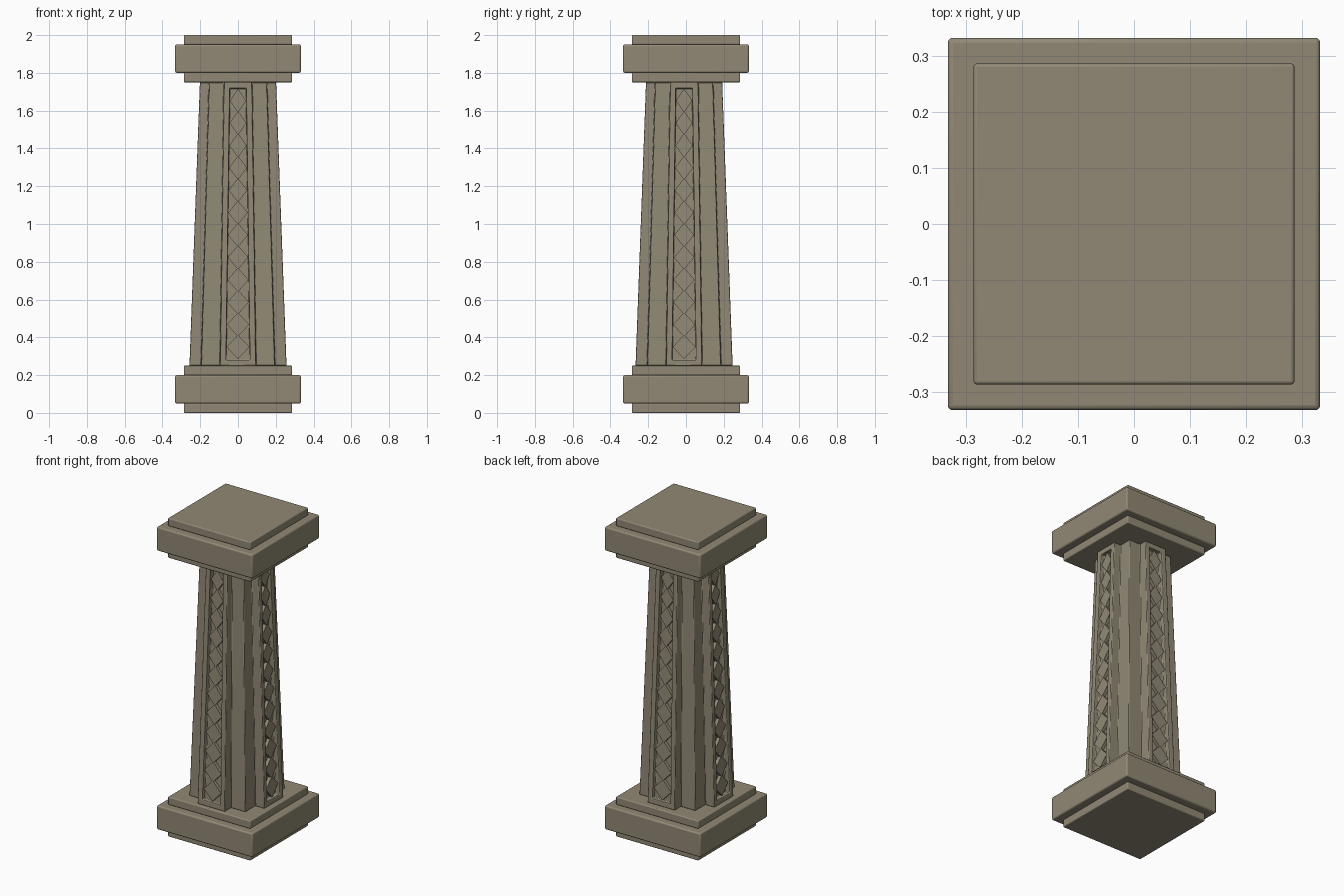
import bpy, bmesh
from math import radians
from mathutils import Matrix, Vector

cube = bpy.data.objects.get("Cube")
if cube:
    bpy.data.objects.remove(cube, do_unlink=True)

stone = bpy.data.materials.new("warm_grey_stone")
stone.use_nodes = True
colour = (0.283, 0.25, 0.178, 1)
stone.diffuse_color = colour
stone.node_tree.nodes["Principled BSDF"].inputs["Base Color"].default_value = colour

Z0, Z1 = 0.25, 1.75        # shaft bottom and top
ARM, CORNER, RIB = 0.257, 0.195, 0.095
TOP_SCALE = 0.785
SHIFT = -0.01              # shaft sits slightly forward


def taper(z):
    return 1 + (TOP_SCALE - 1) * (z - Z0) / (Z1 - Z0)


def finish(name, bm, bevel=0.0, segments=2):
    bmesh.ops.recalc_face_normals(bm, faces=bm.faces[:])
    mesh = bpy.data.meshes.new(name)
    bm.to_mesh(mesh)
    bm.free()
    mesh.materials.append(stone)
    ob = bpy.data.objects.new(name, mesh)
    bpy.context.collection.objects.link(ob)
    if bevel:
        mod = ob.modifiers.new("soft_edges", 'BEVEL')
        mod.width, mod.segments = bevel, segments
        mod.limit_method, mod.angle_limit = 'ANGLE', radians(40)
    bpy.ops.object.select_all(action='DESELECT')
    ob.select_set(True)
    bpy.context.view_layer.objects.active = ob
    bpy.ops.object.shade_smooth_by_angle(angle=radians(35))
    return ob


def slab(name, half, low, high, bevel):
    bm = bmesh.new()
    bmesh.ops.create_cube(bm, size=1)
    bmesh.ops.scale(bm, vec=(2 * half, 2 * half, high - low), verts=bm.verts[:])
    bmesh.ops.translate(bm, vec=(0, 0, (low + high) / 2), verts=bm.verts[:])
    finish(name, bm, bevel, 3)


# Stepped base and matching capital
for part, z in (("base", 0), ("capital", 1.75)):
    slab(part + "_lower_step", 0.287, z, z + 0.05, 0.006)
    slab(part + "_block", 0.333, z + 0.05, z + 0.2, 0.009)
    slab(part + "_upper_step", 0.287, z + 0.2, z + 0.25, 0.006)

# Tapered shaft: a square core with a projecting rib on each side
quarter = [(-RIB, -CORNER), (-RIB, -ARM), (RIB, -ARM), (RIB, -CORNER), (CORNER, -CORNER)]
outline = [Matrix.Rotation(radians(90 * k), 3, 'Z') @ Vector((x, y, 0))
           for k in range(4) for x, y in quarter]
bm = bmesh.new()
rings = [[bm.verts.new((p.x * taper(z), p.y * taper(z) + SHIFT, z)) for p in outline]
         for z in (Z0, Z1)]
n = len(outline)
sides = [bm.faces.new((rings[0][i], rings[0][(i + 1) % n], rings[1][(i + 1) % n], rings[1][i]))
         for i in range(n)]
bm.faces.new(rings[0][::-1])
bm.faces.new(rings[1])
bm.normal_update()

# Sunken panel in the face of each rib
panels = [sides[k * len(quarter) + 1] for k in range(4)]
bmesh.ops.inset_individual(bm, faces=panels, thickness=0.031, use_even_offset=True)
bmesh.ops.inset_individual(bm, faces=panels, thickness=0.0005, depth=-0.03)
finish("shaft", bm, 0.004, 2)

# Column of raised diamonds inside each panel
COUNT, HALF_H = 12, 0.064
LOW, HIGH = 0.285 + HALF_H, 1.717 - HALF_H
for k, side in enumerate(("front", "left", "back", "right")):
    bm = bmesh.new()
    turn = Matrix.Translation((0, SHIFT, 0)) @ Matrix.Rotation(radians(90 * k), 4, 'Z')
    for i in range(COUNT):
        mid = LOW + (HIGH - LOW) * i / (COUNT - 1)
        half_w = RIB * taper(mid) - 0.033
        corners = ((0, -HALF_H), (half_w, 0), (0, HALF_H), (-half_w, 0))
        layers = [[bm.verts.new(turn @ Vector((x, depth - ARM * taper(mid + dz), mid + dz)))
                   for x, dz in corners] for depth in (0.01, 0.035)]
        bm.faces.new(layers[0])
        bm.faces.new(layers[1][::-1])
        for j in range(4):
            m = (j + 1) % 4
            bm.faces.new((layers[0][m], layers[0][j], layers[1][j], layers[1][m]))
    finish(side + "_diamond_panel", bm)
